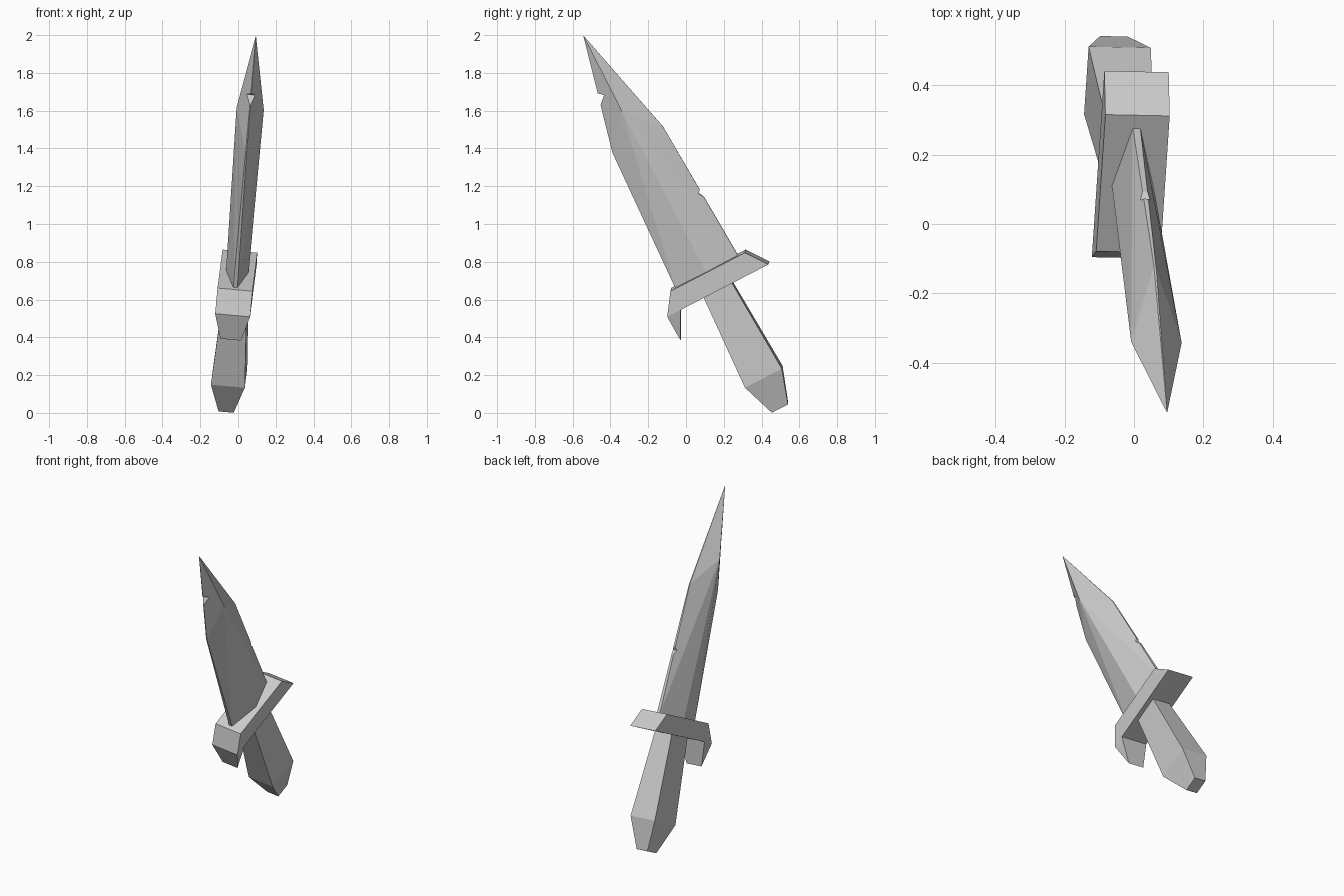
import bpy, bmesh
from math import radians
from mathutils import Vector, Matrix

if "Cube" in bpy.data.objects:
    bpy.data.objects.remove(bpy.data.objects["Cube"])

# Tilted frame of the dagger: local x = thickness, y = width, z = along the blade
axis = Vector((0.07, -0.462, 0.884)).normalized()
width = Vector((0.06, 0.885, 0.463))
width = (width - axis * width.dot(axis)).normalized()
thick = width.cross(axis)
origin = width * 0.44 - thick * 0.073
FRAME = Matrix((thick, width, axis)).transposed().to_4x4()
FRAME.translation = origin


def solid(name, points):
    """Convex faceted part; points are (half thickness, width, length), mirrored in x."""
    bm = bmesh.new()
    for x, y, z in points:
        for side in ((1, -1) if x else (1,)):
            bm.verts.new((x * side, y, z))
    res = bmesh.ops.convex_hull(bm, input=bm.verts)
    loose = [v for v in bm.verts if not v.link_faces]
    bmesh.ops.delete(bm, geom=loose, context='VERTS')
    bmesh.ops.dissolve_limit(bm, angle_limit=radians(0.5), verts=bm.verts, edges=bm.edges)
    bmesh.ops.recalc_face_normals(bm, faces=bm.faces)
    mesh = bpy.data.meshes.new(name)
    bm.to_mesh(mesh)
    bm.free()
    obj = bpy.data.objects.new(name, mesh)
    bpy.context.collection.objects.link(obj)
    obj.matrix_world = FRAME
    return obj


def section(half_thick, half_width, z, centre=0.01):
    return [(half_thick, centre + half_width, z), (half_thick, centre - half_width, z)]


# Blade: ridge on both faces, thin edges, pointed tip
blade = solid("blade", section(0.011, 0.188, 0.60, 0) + section(0.003, 0.151, 1.40, 0)
              + [(0.06, 0, 0.60), (0.073, 0, 1.585), (0, 0, 2.025)])

# Two nicks in the cutting edges: (width, length) triangles
nicks = {
    "front_nick_cutter": [(-0.047, 1.694), (-0.097, 1.735), (-0.119, 1.628)],
    "back_nick_cutter": [(0.155, 0.998), (0.196, 1.046), (0.194, 0.934)],
}
for name, tri in nicks.items():
    cutter = solid(name, [(0.15, y, z) for y, z in tri])
    cutter.hide_render = True
    cutter.hide_viewport = False
    cutter.display_type = 'WIRE'
    mod = blade.modifiers.new(name, 'BOOLEAN')
    mod.operation = 'DIFFERENCE'
    mod.solver = 'EXACT'
    mod.object = cutter

# Crossguard bar with slanted ends
solid("guard", [(0.093, y, z) for y, z in
                [(-0.213, 0.613), (0.231, 0.613), (0.314, 0.50), (-0.291, 0.50)]])

# Tapered hook under the front end of the guard
solid("guard_hook", [(0.093, -0.291, 0.50), (0.093, -0.2125, 0.50), (0.055, -0.289, 0.353)])

# Handle flaring toward a chamfered pommel
solid("handle", section(0.062, 0.084, 0.51) + section(0.09, 0.11, -0.024)
      + section(0.04, 0.048, -0.211))
